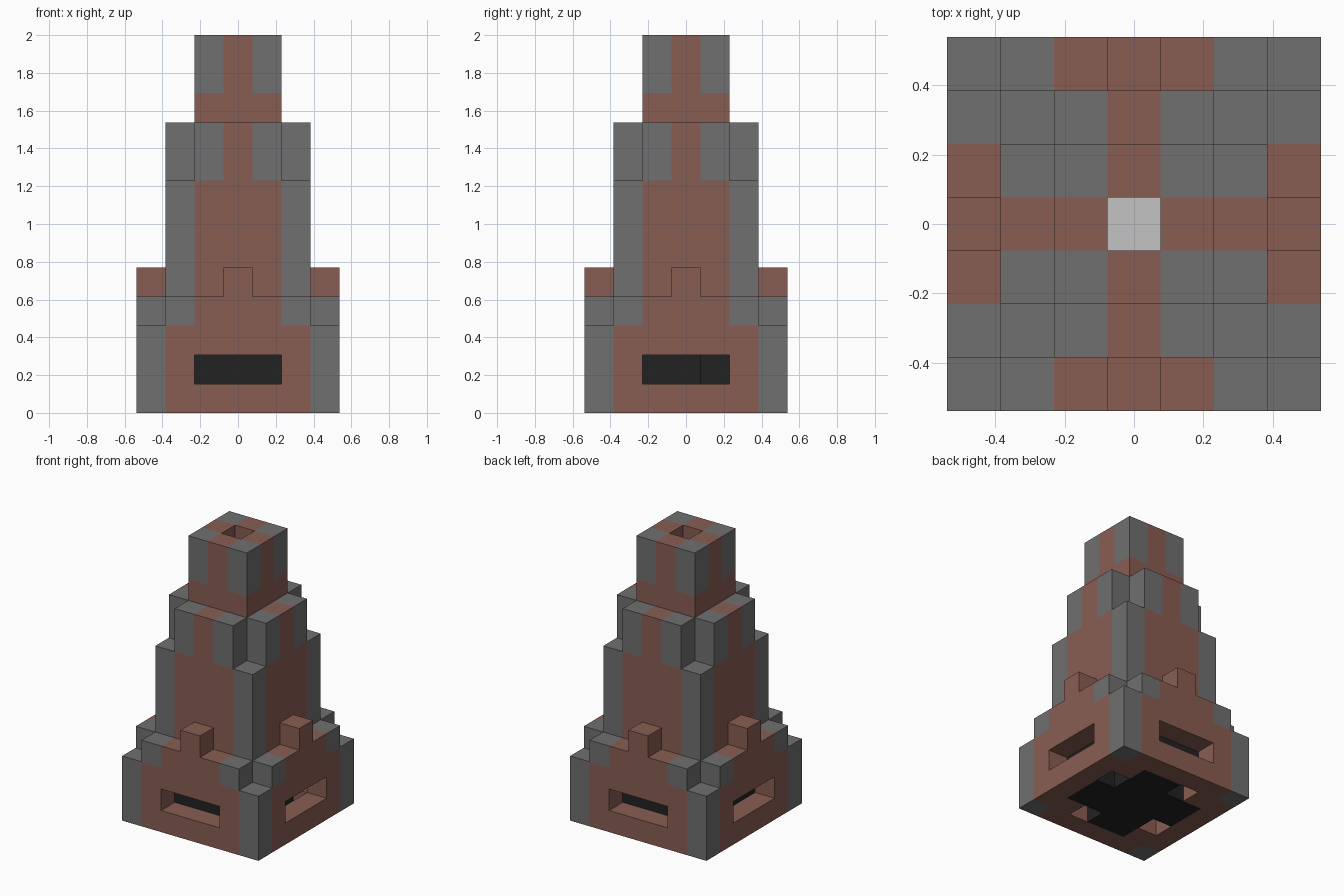
import bpy
import bmesh
from mathutils import Vector

U = 2 / 13  # size of one block

if "Cube" in bpy.data.objects:
    bpy.data.objects.remove(bpy.data.objects["Cube"], do_unlink=True)


def material(name, color):
    m = bpy.data.materials.new(name)
    m.use_nodes = True
    m.diffuse_color = (*color, 1)
    bsdf = m.node_tree.nodes["Principled BSDF"]
    bsdf.inputs["Base Color"].default_value = (*color, 1)
    bsdf.inputs["Roughness"].default_value = 0.9
    return m


BRICK, STONE, COAL, ASH = range(4)
MATS = [material("brick_brown", (0.25, 0.11, 0.086)),
        material("stone_grey", (0.16, 0.16, 0.16)),
        material("coal_black", (0.016, 0.016, 0.016)),
        material("pale_ash", (0.55, 0.55, 0.55))]

blocks = {}  # block position -> (part, colour)


def fill(part, levels, radius, inside, color):
    """Fill square layers where inside(far, near, x, y, z) holds."""
    for z in levels:
        for x in range(-radius, radius + 1):
            for y in range(-radius, radius + 1):
                far, near = max(abs(x), abs(y)), min(abs(x), abs(y))
                if inside(far, near, x, y, z):
                    blocks[x, y, z] = (part, color(far, near, z))


# Floor slab with an opening, its corners still brick
fill("base_floor", range(1), 3,
     lambda f, n, x, y, z: f == 3 or (f == 2 and n == 2),
     lambda f, n, z: STONE if n == 3 else BRICK)

# Lower walls with a wide vent on each side
fill("base_walls", range(1, 3), 3,
     lambda f, n, x, y, z: f == 3 and not (z == 1 and n < 2),
     lambda f, n, z: STONE if n == 3 else BRICK)

# Ledge around the base, corners left low
fill("base_ledge", range(3, 4), 3,
     lambda f, n, x, y, z: f > 1 and n < 3,
     lambda f, n, z: STONE if n == 2 else BRICK)

# One raised brick in the middle of each ledge
fill("ledge_bricks", range(4, 5), 3,
     lambda f, n, x, y, z: f == 3 and n == 0,
     lambda f, n, z: BRICK)

# Middle shaft with stone corner pillars
fill("middle_shaft", range(4, 8), 2,
     lambda f, n, x, y, z: f == 2,
     lambda f, n, z: STONE if n == 2 else BRICK)

# Shoulder with notched corners
fill("shoulder", range(8, 10), 2,
     lambda f, n, x, y, z: f > 0 and n < 2,
     lambda f, n, z: STONE if n else BRICK)

# Chimney top around the open flue
fill("chimney_top", range(10, 13), 1,
     lambda f, n, x, y, z: f == 1,
     lambda f, n, z: STONE if n and z > 10 else BRICK)

# Coal bed, with a pinwheel of gaps underneath
gaps = [(1, -2), (-2, -1), (-1, 2), (2, 1)]
fill("coal_bed", range(2), 2,
     lambda f, n, x, y, z: n < 2 and not ((x, y) in gaps and (z == 0 or x == 2)),
     lambda f, n, z: COAL)

# Each part becomes the exposed faces of its blocks
AXES = [Vector(a) * s for a in ((1, 0, 0), (0, 1, 0), (0, 0, 1)) for s in (1, -1)]


def build(part):
    bm = bmesh.new()
    for pos, (owner, color) in blocks.items():
        if owner != part:
            continue
        centre = Vector(pos) + Vector((0, 0, 0.5))
        for d in AXES:
            if tuple(int(c) for c in Vector(pos) + d) in blocks:
                continue
            u = Vector((d.y, d.z, d.x)) / 2
            v = d.cross(u)
            corners = [centre + d / 2 + a * u + b * v
                       for a, b in ((-1, -1), (1, -1), (1, 1), (-1, 1))]
            face = bm.faces.new([bm.verts.new(c * U) for c in corners])
            # Ash lies on the middle of the coal, under the flue
            ash = part == "coal_bed" and pos == (0, 0, 1) and d.z > 0
            face.material_index = ASH if ash else color
    bmesh.ops.remove_doubles(bm, verts=bm.verts, dist=U / 100)
    mesh = bpy.data.meshes.new(part)
    bm.to_mesh(mesh)
    bm.free()
    for m in MATS:
        mesh.materials.append(m)
    bpy.context.collection.objects.link(bpy.data.objects.new(part, mesh))


for part in dict.fromkeys(owner for owner, _ in blocks.values()):
    build(part)
